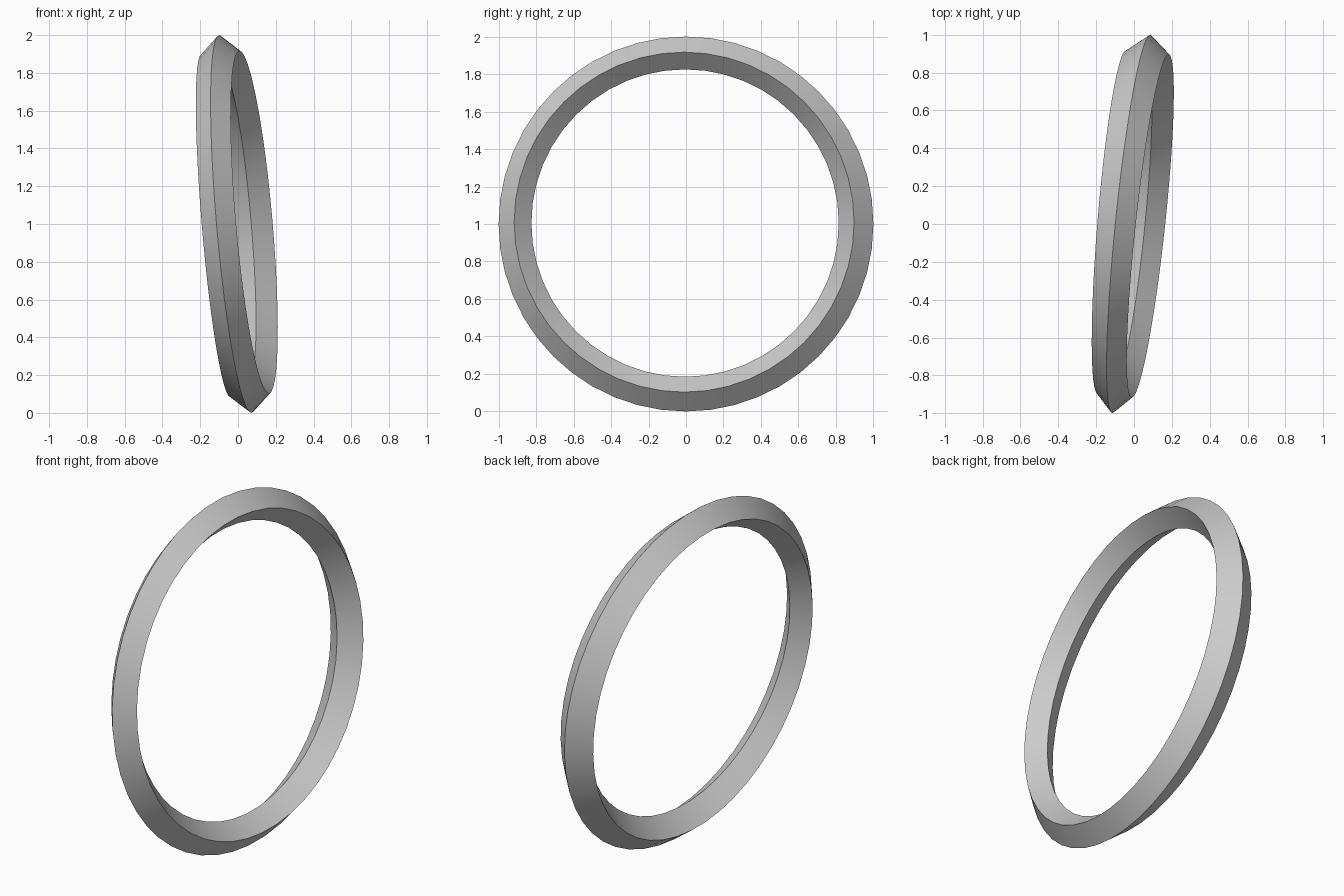
import bpy, bmesh
from math import cos, sin, pi, radians

if "Cube" in bpy.data.objects:
    bpy.data.objects.remove(bpy.data.objects["Cube"])

SEGMENTS = 48
# diamond section: radius, centre (x, y, z), lean of the loop along y and z
loops = [
    (1.000, (-0.014, 0.00, 1.00), 0.100, -0.085),    # outer ridge
    (0.907, (0.086, -0.01, 1.01), 0.107, -0.086),    # right edge
    (0.820, (-0.012, -0.005, 1.005), 0.100, -0.085), # inner ridge
    (0.907, (-0.117, 0.01, 0.99), 0.082, -0.084),    # left edge
]

bm = bmesh.new()
rings = []
for r, (cx, cy, cz), lean_y, lean_z in loops:
    ring = []
    for i in range(SEGMENTS):
        a = 2 * pi * i / SEGMENTS
        y, z = r * cos(a), r * sin(a)
        ring.append(bm.verts.new((cx + lean_y * y + lean_z * z, cy + y, cz + z)))
    rings.append(ring)

# skin neighbouring loops
for k in range(4):
    a, b = rings[k], rings[(k + 1) % 4]
    for i in range(SEGMENTS):
        j = (i + 1) % SEGMENTS
        bm.faces.new((a[i], a[j], b[j], b[i]))
bmesh.ops.recalc_face_normals(bm, faces=bm.faces)

mesh = bpy.data.meshes.new("tilted_ring")
bm.to_mesh(mesh)
bm.free()
ring_obj = bpy.data.objects.new("tilted_ring", mesh)
bpy.context.collection.objects.link(ring_obj)

# smooth bands, crisp ridges
bpy.context.view_layer.objects.active = ring_obj
ring_obj.select_set(True)
bpy.ops.object.shade_smooth_by_angle(angle=radians(30))
